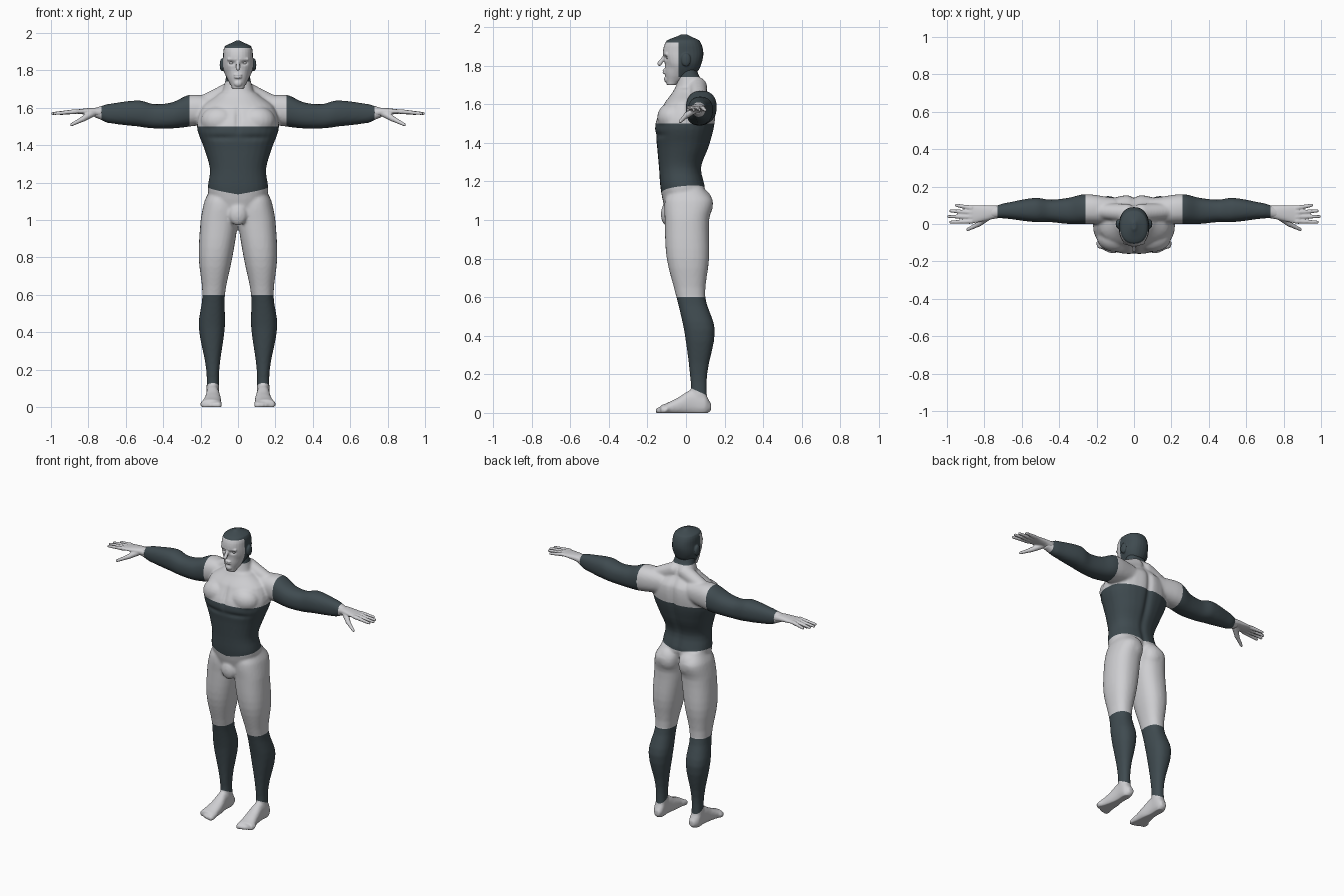
import bpy, bmesh
from math import cos, sin, pi, exp, copysign
from mathutils import Vector, Matrix

cube = bpy.data.objects.get("Cube")
if cube:
    bpy.data.objects.remove(cube)


def material(name, red, green, blue):
    colour = (red, green, blue, 1)
    made = bpy.data.materials.new(name)
    made.use_nodes = True
    made.diffuse_color = colour
    made.node_tree.nodes["Principled BSDF"].inputs["Base Color"].default_value = colour
    return made


SKIN_MATERIALS = [material("pale grey", 0.62, 0.62, 0.64), material("dark slate", 0.05, 0.07, 0.08)]


# Colour borders as planes: a point and a normal
def level(height):
    return Vector((0, 0, height)), Vector((0, 0, 1))


def across(distance):
    return Vector((distance, 0, 0)), Vector((1, 0, 0))


BORDERS = {
    "ankle": (Vector((0, 0, 0.14)), Vector((0, 0.45, 1))),
    "knee": level(0.6),
    "waist": (Vector((0, 0, 1.15)), Vector((-0.17, -0.1, 1))),
    "chest": level(1.5),
    "nape": level(1.74),
    "hairline": level(1.92),
    "shoulder": across(0.26),
    "wrist": across(0.73),
    "sideburn": (Vector((0, -0.04, 0)), Vector((0, 1, 0))),
}


def is_dark(point):
    mirrored = Vector((abs(point.x), point.y, point.z))

    def past(border):
        origin, normal = BORDERS[border]
        return (mirrored - origin).dot(normal) > 0
    if past("shoulder"):
        return not past("wrist")
    if past("nape"):
        return past("hairline") or past("sideburn")
    if past("waist"):
        return not past("chest")
    return past("ankle") and not past("knee")


def spline(rows, steps=4):
    """Resample rows of numbers along a smooth curve."""
    last = len(rows) - 1
    smooth = []
    for i in range(last):
        before, start, end, after = (rows[max(0, min(last, i + k))] for k in (-1, 0, 1, 2))
        for step in range(steps):
            t = step / steps
            row = [b + t * (c - a + t * (2 * a - 5 * b + 4 * c - d + t * (3 * b - a - 3 * c + d))) / 2
                   for a, b, c, d in zip(before, start, end, after)]
            row[0] = start[0] + t * (end[0] - start[0])
            smooth.append(row)
    return smooth + [rows[last]]


def loft(bm, axis, rows, power=2.3, sides=28):
    """Skin rings along an axis; a row is position, then low and high of the two other axes."""
    rings = []
    for along, low_a, high_a, low_b, high_b in spline(rows):
        ring = []
        for k in range(sides):
            angle = 2 * pi * k / sides
            c, s = (copysign(abs(w) ** (2 / power), w) for w in (cos(angle), sin(angle)))
            a = (low_a + high_a + (high_a - low_a) * c) / 2
            b = (low_b + high_b + (high_b - low_b) * s) / 2
            place = {"x": (along, a, b), "y": (a, along, b), "z": (a, b, along)}
            ring.append(bm.verts.new(place[axis]))
        rings.append(ring)
    for lower, upper in zip(rings, rings[1:]):
        for k in range(sides):
            bm.faces.new((lower[k - 1], lower[k], upper[k], upper[k - 1]))
    bm.faces.new(rings[0])
    bm.faces.new(rings[-1])


def column(bm, rows):
    """Upright loft centred on x; a row is height, half width, front, back."""
    loft(bm, "z", [(height, -half, half, front, back) for height, half, front, back in rows])


def blob(bm, centre, radii):
    shape = Matrix.Translation(centre) @ Matrix.Diagonal((*radii, 1))
    bmesh.ops.create_uvsphere(bm, u_segments=20, v_segments=12, radius=1, matrix=shape)


def limb(bm, start, end, thick, thin, beads=12):
    """Round-ended taper made of overlapping beads."""
    for i in range(beads + 1):
        part = i / beads
        radius = thick + (thin - thick) * part
        blob(bm, Vector(start).lerp(Vector(end), part), (radius, radius, radius))


def fuse(name, bm, voxel, smooth, dents=()):
    """Mirror, weld into one skin, press in the dents, then cut and colour it."""
    bmesh.ops.recalc_face_normals(bm, faces=bm.faces)
    mesh = bpy.data.meshes.new(name)
    bm.to_mesh(mesh)
    ob = bpy.data.objects.new(name, mesh)
    bpy.context.collection.objects.link(ob)
    ob.modifiers.new("mirror", "MIRROR").use_mirror_merge = False
    weld = ob.modifiers.new("weld", "REMESH")
    weld.mode, weld.voxel_size = "VOXEL", voxel
    soften = ob.modifiers.new("soften", "SMOOTH")
    soften.factor, soften.iterations = 0.5, smooth
    graph = bpy.context.evaluated_depsgraph_get()
    skin = bpy.data.meshes.new_from_object(ob.evaluated_get(graph))
    ob.modifiers.clear()
    ob.data = skin
    bm.clear()
    bm.from_mesh(skin)
    for vert in bm.verts:
        mirrored = (abs(vert.co.x), vert.co.y, vert.co.z)
        for centre, radii, push in dents:
            spread = sum(((p - c) / r) ** 2 for p, c, r in zip(mirrored, centre, radii))
            vert.co.y += push * exp(-spread)
        vert.co.z = max(vert.co.z, 0)
    for origin, normal in BORDERS.values():
        for side in (1, -1) if normal.x else (1,):
            flip = Vector((side, 1, 1))
            bmesh.ops.bisect_plane(bm, geom=bm.verts[:] + bm.edges[:] + bm.faces[:],
                                   plane_co=origin * flip, plane_no=normal * flip)
    skin.materials.clear()
    for made in SKIN_MATERIALS:
        skin.materials.append(made)
    for face in bm.faces:
        face.smooth = True
        face.material_index = int(is_dark(face.calc_center_median()))
    bm.to_mesh(skin)
    bm.free()


# Torso, neck and sloping shoulders
body = bmesh.new()
column(body, [(1, 0.1, -0.1, 0.05), (1.15, 0.16, -0.13, 0.1), (1.27, 0.15, -0.14, 0.08),
              (1.38, 0.18, -0.15, 0.12), (1.5, 0.22, -0.16, 0.15), (1.61, 0.19, -0.11, 0.15),
              (1.68, 0.1, -0.06, 0.1)])
column(body, [(1.6, 0.12, -0.08, 0.14), (1.7, 0.08, -0.05, 0.09), (1.8, 0.06, -0.03, 0.05)])
limb(body, (0.04, 0.06, 1.69), (0.2, 0.07, 1.62), 0.05, 0.04)
blob(body, (0.1, -0.07, 1.53), (0.1, 0.08, 0.08))

# Legs, seat and groin
loft(body, "z", [(0.04, 0.1, 0.17, 0.03, 0.11), (0.2, 0.1, 0.17, 0.02, 0.11), (0.43, 0.07, 0.21, -0.01, 0.15),
                 (0.6, 0.07, 0.19, -0.05, 0.1), (0.8, 0.03, 0.21, -0.1, 0.12), (1, 0, 0.2, -0.11, 0.12),
                 (1.1, 0, 0.18, -0.11, 0.14), (1.17, 0.02, 0.15, -0.08, 0.09)])
blob(body, (0.08, 0.06, 1.08), (0.08, 0.08, 0.09))
blob(body, (0, -0.1, 1.03), (0.05, 0.03, 0.06))

# Arms
loft(body, "x", [(0.1, 0, 0.14, 1.52, 1.66), (0.26, 0, 0.16, 1.5, 1.67), (0.35, 0, 0.14, 1.49, 1.63),
                 (0.45, 0.01, 0.13, 1.49, 1.62), (0.53, 0.01, 0.14, 1.5, 1.64),
                 (0.7, 0.03, 0.11, 1.52, 1.62), (0.77, 0.03, 0.09, 1.55, 1.6)])

# Feet with five toes
loft(body, "y", [(0.13, 0.11, 0.15, 0.01, 0.05), (0.1, 0.1, 0.17, -0.01, 0.1), (0.03, 0.1, 0.17, -0.01, 0.12),
                 (-0.04, 0.09, 0.18, -0.01, 0.08), (-0.13, 0.09, 0.2, -0.01, 0.04)])
for toe in range(5):
    x, radius = 0.106 + 0.021 * toe, 0.02 - 0.002 * toe
    limb(body, (x, -0.1, 0.02), (x, -0.14 + 0.002 * toe ** 2, 0.01), radius, radius)

# Dents: spine, breastbone, chest crease, seat cleft
spine = [((0, 0.14, 1.2 + 0.06 * i), (0.02, 0.08, 0.06), -0.008) for i in range(8)]
fuse("body", body, 0.008, 6, spine + [
    ((0, -0.15, 1.54), (0.015, 0.06, 0.07), 0.012),
    ((0.09, -0.15, 1.44), (0.1, 0.06, 0.015), 0.008),
    ((0, 0.13, 1.06), (0.015, 0.08, 0.08), -0.025),
])

# Hands with four fingers and a thumb
hands = bmesh.new()
loft(hands, "x", [(0.73, 0.03, 0.1, 1.55, 1.6), (0.78, 0.02, 0.1, 1.56, 1.6), (0.88, 0, 0.1, 1.57, 1.59)])
for finger in range(4):
    reach = 0.99 - 0.01 * (finger - 1) ** 2
    limb(hands, (0.87, 0.014 + 0.024 * finger, 1.58), (reach, 0.01 + 0.03 * finger, 1.57), 0.013, 0.009)
knuckle = (0.83, 0, 1.54)
limb(hands, (0.78, 0.04, 1.57), knuckle, 0.02, 0.015)
limb(hands, knuckle, (0.89, -0.03, 1.51), 0.014, 0.009)
fuse("hands", hands, 0.005, 2)

# Head with ears, nose, brow, lips and chin
head = bmesh.new()
column(head, [(1.7, 0.03, -0.1, -0.05), (1.76, 0.06, -0.11, 0.05), (1.81, 0.08, -0.11, 0.08),
              (1.87, 0.08, -0.12, 0.09), (1.93, 0.07, -0.1, 0.07), (1.96, 0.01, -0.03, 0.01)])
blob(head, (0.085, 0, 1.83), (0.013, 0.025, 0.035))
limb(head, (0, -0.11, 1.85), (0, -0.137, 1.81), 0.008, 0.012)
limb(head, (0.01, -0.11, 1.86), (0.05, -0.1, 1.86), 0.011, 0.009)
for lip in (1.763, 1.776):
    blob(head, (0, -0.11, lip), (0.022, 0.012, 0.006))
blob(head, (0, -0.1, 1.73), (0.022, 0.014, 0.018))

# Dents: eye sockets and cheeks
fuse("head", head, 0.004, 3, [
    ((0.034, -0.11, 1.84), (0.016, 0.04, 0.01), 0.013),
    ((0.06, -0.08, 1.785), (0.02, 0.05, 0.025), 0.006),
])

# Eyes
eyes = bmesh.new()
blob(eyes, (0.034, -0.09, 1.84), (0.014, 0.013, 0.009))
fuse("eyes", eyes, 0.002, 1)
